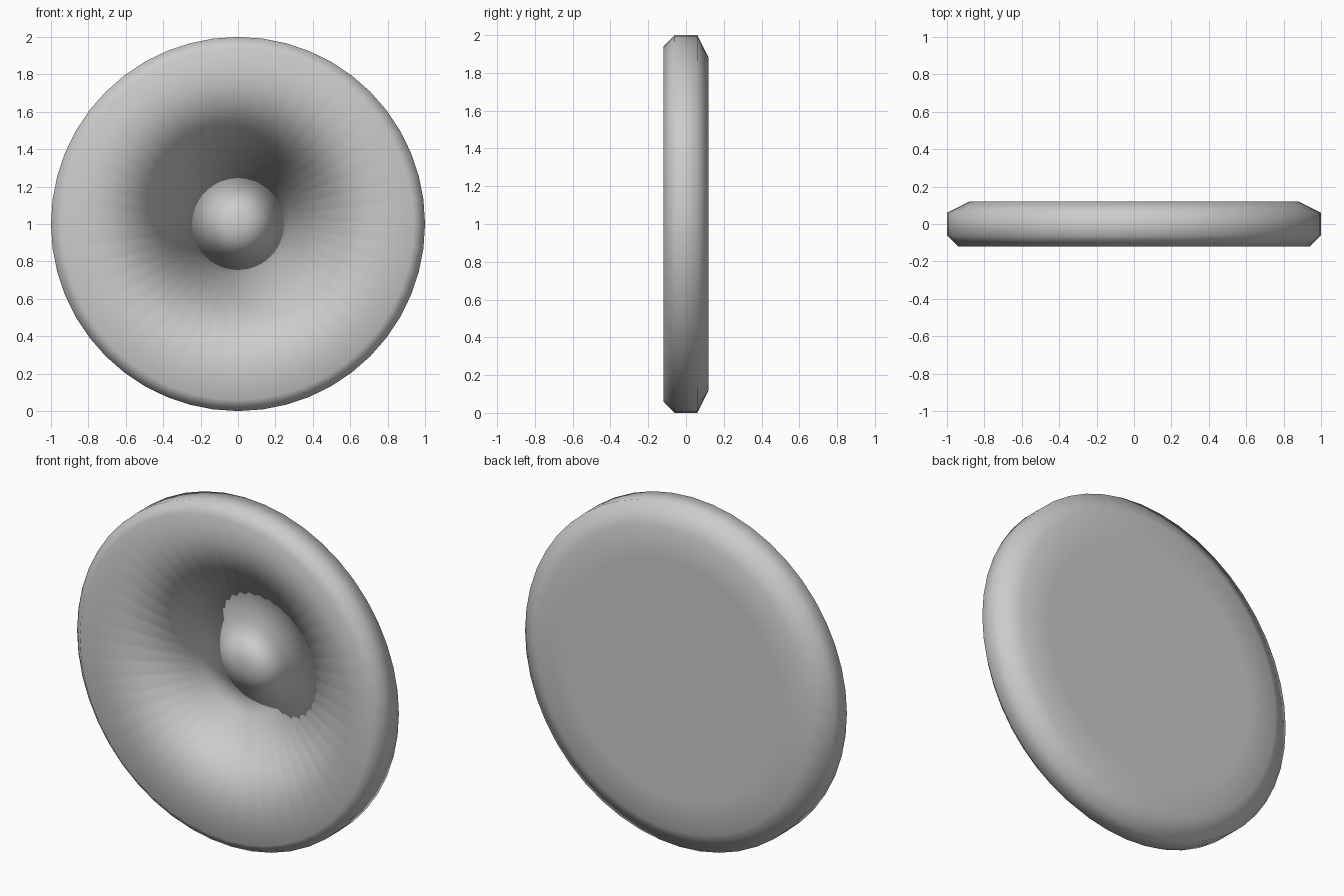
import bpy, math

if "Cube" in bpy.data.objects:
    bpy.data.objects.remove(bpy.data.objects["Cube"])

SIDES = 48


def lathe(name, profile, flip_from):
    """Spin (radius, y) points round the y axis at z = 1; bands from flip_from on face backwards."""
    verts, faces, rings = [], [], []
    for r, y in profile:
        start = len(verts)
        count = SIDES if r else 1
        for i in range(count):
            a = 2 * math.pi * i / SIDES
            verts.append((r * math.cos(a), y, 1 + r * math.sin(a)))
        rings.append([start + i % count for i in range(SIDES)])
    for k, (a, b) in enumerate(zip(rings, rings[1:])):
        for i in range(SIDES):
            j = (i + 1) % SIDES
            f = list(dict.fromkeys((a[i], b[i], b[j], a[j])))
            faces.append(f if k < flip_from else f[::-1])
    mesh = bpy.data.meshes.new(name)
    mesh.from_pydata(verts, [], faces)
    mesh.polygons.foreach_set("use_smooth", [True] * len(faces))
    obj = bpy.data.objects.new(name, mesh)
    bpy.context.collection.objects.link(obj)
    return obj


# Dished disc: flat back, chamfered rim, concave front with an inward-facing floor
lathe("dish_body", [
    (0, 0.12), (0.70, 0.12), (0.88, 0.12), (1.0, 0.06), (1.0, -0.06),
    (0.94, -0.12), (0.28, 0.07), (0, 0.07),
], flip_from=6)
